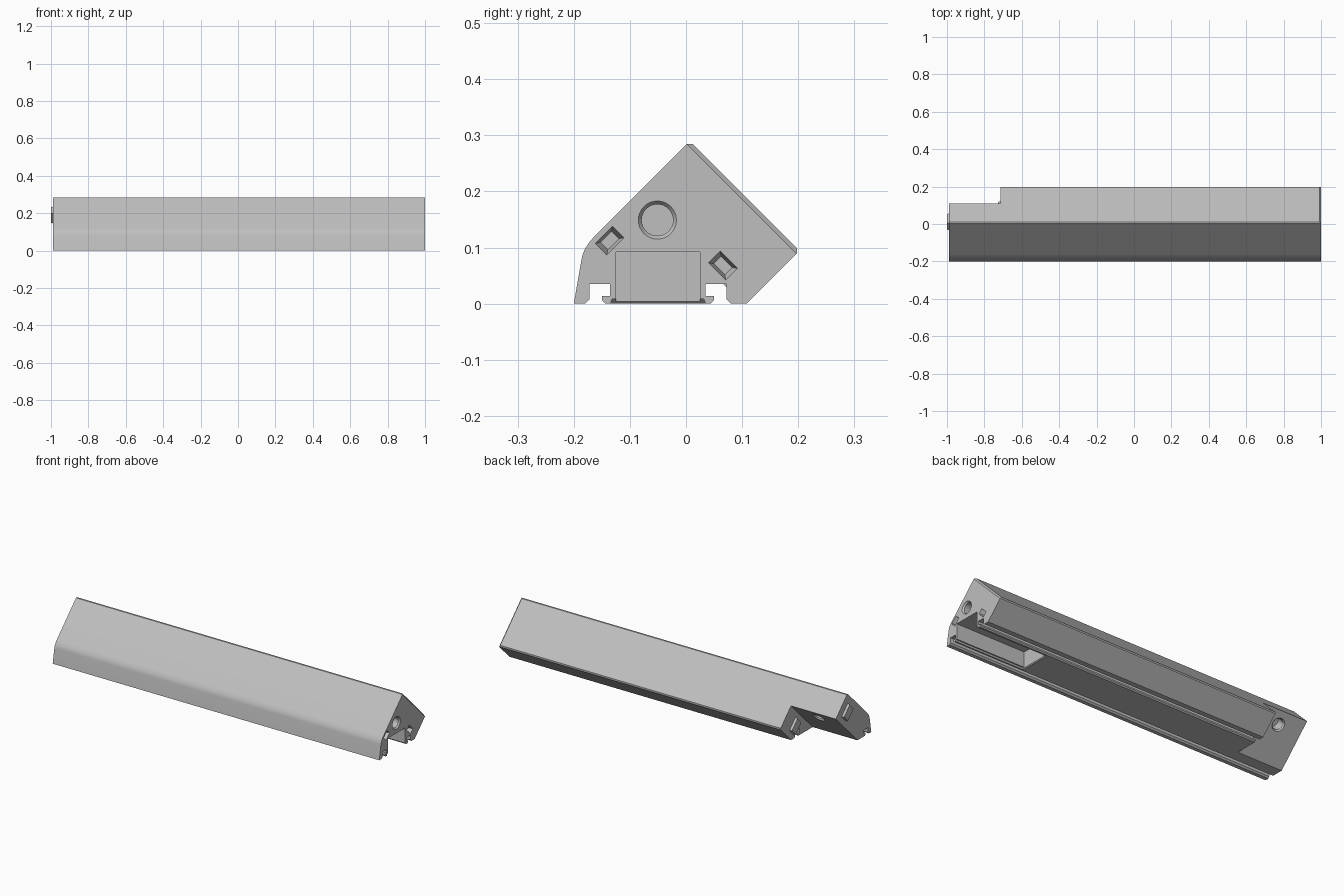
import bpy, bmesh, math
from mathutils import Matrix, Vector

default = bpy.data.objects.get("Cube")
if default:
    bpy.data.objects.remove(default, do_unlink=True)

grey = bpy.data.materials.new("light_grey")
grey.use_nodes = True
colour = (0.52, 0.52, 0.52, 1)
grey.diffuse_color = colour
grey.node_tree.nodes["Principled BSDF"].inputs["Base Color"].default_value = colour


def finish(bm, name):
    bmesh.ops.recalc_face_normals(bm, faces=bm.faces)
    mesh = bpy.data.meshes.new(name)
    bm.to_mesh(mesh)
    bm.free()
    mesh.materials.append(grey)
    obj = bpy.data.objects.new(name, mesh)
    bpy.context.collection.objects.link(obj)
    return obj


def prism(profile, x0, x1):
    """Extrude a (y, z) profile along x."""
    bm = bmesh.new()
    face = bm.faces.new([bm.verts.new((x0, y, z)) for y, z in profile])
    ext = bmesh.ops.extrude_face_region(bm, geom=[face])["geom"]
    bmesh.ops.translate(bm, vec=(x1 - x0, 0, 0),
                        verts=[g for g in ext if isinstance(g, bmesh.types.BMVert)])
    return bm


def frustum(name, base, size, depth, taper, rotation):
    """Tapered block growing from its base along local +z."""
    bm = bmesh.new()
    bmesh.ops.create_cube(bm, size=1)
    for v in bm.verts:
        k = taper if v.co.z > 0 else 1
        v.co = Vector((v.co.x * size[0] * k, v.co.y * size[1] * k, (v.co.z + 0.5) * depth))
    bm.transform(Matrix.Translation(base) @ rotation)
    return finish(bm, name)


def hole(base, axis, r1, r2, depth):
    """Tapered round cutter that starts at base and follows axis."""
    bm = bmesh.new()
    bmesh.ops.create_cone(bm, cap_ends=True, segments=32, radius1=r1, radius2=r2, depth=depth)
    axis = Vector(axis).normalized()
    turn = axis.to_track_quat('Z', 'Y').to_matrix().to_4x4()
    bm.transform(Matrix.Translation(Vector(base) + axis * depth / 2) @ turn)
    return finish(bm, "hole_cutter")


def cut(target, cutter):
    mod = target.modifiers.new("cut", 'BOOLEAN')
    mod.object, mod.solver, mod.operation = cutter, 'EXACT', 'DIFFERENCE'
    bpy.ops.object.select_all(action='DESELECT')
    bpy.context.view_layer.objects.active = target
    target.select_set(True)
    bpy.ops.object.modifier_apply(modifier=mod.name)
    bpy.data.objects.remove(cutter, do_unlink=True)


# Cross-section: rounded front lip, ridge, back corner, two rail slots
LEFT, RIGHT, NOTCH = -0.988, 1.0, -0.715
slot = [(-0.18, 0), (-0.172, 0.008), (-0.172, 0.035), (-0.135, 0.035),
        (-0.135, 0.014), (-0.15, 0.014), (-0.15, 0.006), (-0.144, 0)]
back_slot = [(-0.1 - y, z) for y, z in reversed(slot)]
a, b, c = Vector((-0.186, 0.08)), Vector((-0.182, 0.101)), Vector((-0.163, 0.12))
lip = [tuple(a * (1 - t) ** 2 + b * 2 * t * (1 - t) + c * t * t)
       for t in (i / 8 for i in range(9))]
back = [(0.108, 0), (0.198, 0.09), (0.198, 0.099), (0.012, 0.285), (0.002, 0.285)]
bm = prism([(-0.2, 0)] + slot + back_slot + back + lip[::-1], LEFT, RIGHT)

# Chamfer along the upper back edge of the end face
bmesh.ops.bisect_plane(bm, geom=bm.verts[:] + bm.edges[:] + bm.faces[:],
                       plane_co=(RIGHT - 0.008, 0.1, 0.197),
                       plane_no=(1, 0.707, 0.707), clear_outer=True)
bmesh.ops.holes_fill(bm, edges=[e for e in bm.edges if e.is_boundary])
body = finish(bm, "profile_body")

# Mitred notch under the ridge at the far end
cut(body, finish(prism([(-0.13, -0.05), (0.22, 0.3), (0.4, 0.3), (0.4, -0.05)],
                       -1.1, NOTCH), "notch_cutter"))

# Open compartment with a flared mouth
cut(body, finish(prism([(-0.125, -0.05), (0.025, -0.05), (0.025, 0.092), (-0.125, 0.092)],
                       0.58, 1.1), "compartment_cutter"))
cut(body, frustum("mouth_cutter", (0.84, -0.05, -0.006), (0.544, 0.174), 0.014, 0.94,
                  Matrix.Identity(4)))

# Round holes: end face, underside, notch face; each with a chamfered rim
for base, axis in (((RIGHT, -0.051, 0.149), (-1, 0, 0)),
                   ((0.49, -0.05, 0), (0, 0, 1)),
                   ((-0.85, 0.06, 0.14), (0, -1, 1))):
    outward = Vector(axis).normalized() * -0.004
    cut(body, hole(Vector(base) + outward, axis, 0.037, 0.028, 0.012))
    cut(body, hole(Vector(base) + outward, axis, 0.028, 0.028, 0.06))

# Rectangular sockets in the end face
inward = Matrix.Rotation(-math.pi / 2, 4, 'Y')


def tilted(degrees):
    return Matrix.Rotation(math.radians(degrees), 4, 'X') @ inward


for y, z, angle in ((-0.136, 0.1125, 45), (0.066, 0.068, -45)):
    cut(body, frustum("socket_cutter", (RIGHT + 0.002, y, z), (0.03, 0.045), 0.026, 0.62,
                      tilted(angle)))

bpy.ops.object.select_all(action='DESELECT')
body.select_set(True)
bpy.context.view_layer.objects.active = body
bpy.ops.object.shade_smooth_by_angle(angle=math.radians(25))

# Tapered locating tabs on the mating faces
for name, x, y, z in (("end_tab", LEFT, 0.012, 0.19), ("notch_tab", NOTCH, 0.076, 0.065)):
    frustum(name, (x + 0.004, y, z), (0.056, 0.08), 0.016, 0.85, tilted(-45))
